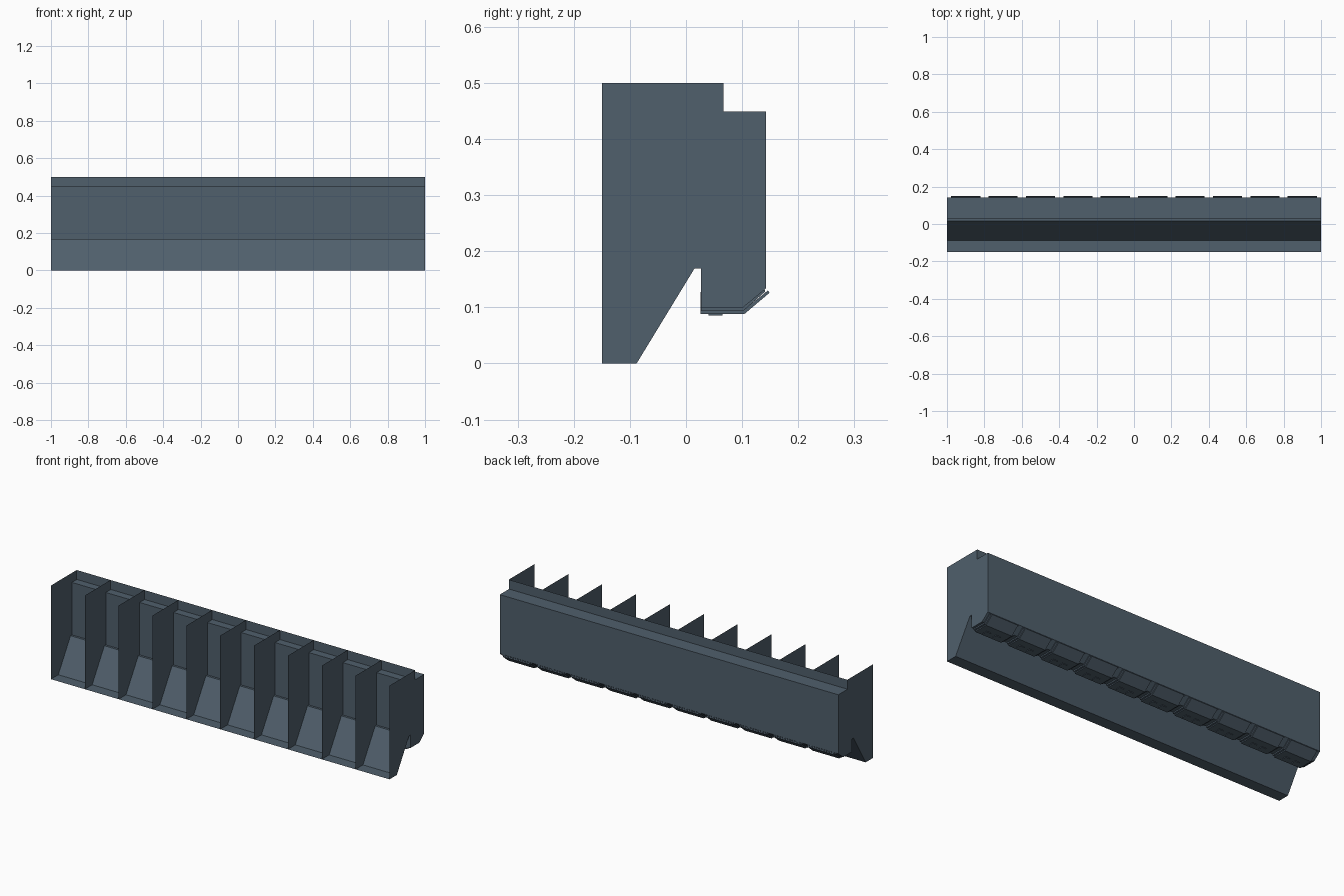
import bpy, bmesh

if "Cube" in bpy.data.objects:
    bpy.data.objects.remove(bpy.data.objects["Cube"])

steel = bpy.data.materials.new("slate_blue_grey")
steel.diffuse_color = (0.08, 0.115, 0.15, 1)
steel.use_nodes = True
steel.node_tree.nodes["Principled BSDF"].inputs["Base Color"].default_value = steel.diffuse_color

COUNT = 10
STEP = 2.0 / COUNT


def finish(name, bm):
    me = bpy.data.meshes.new(name)
    bm.to_mesh(me)
    bm.free()
    me.materials.append(steel)
    ob = bpy.data.objects.new(name, me)
    bpy.context.collection.objects.link(ob)
    return ob


def sheet(bm, pts, x0, x1):
    """Open folded sheet: (y, z) path swept along x."""
    a = [bm.verts.new((x0, y, z)) for y, z in pts]
    b = [bm.verts.new((x1, y, z)) for y, z in pts]
    for i in range(len(pts) - 1):
        bm.faces.new((a[i], b[i], b[i + 1], a[i + 1]))


def prism(bm, pts, x0, x1):
    """Closed (y, z) profile swept along x."""
    a = [bm.verts.new((x0, y, z)) for y, z in pts]
    b = [bm.verts.new((x1, y, z)) for y, z in pts]
    n = len(pts)
    faces = [bm.faces.new(a), bm.faces.new(b[::-1])]
    for i in range(n):
        j = (i + 1) % n
        faces.append(bm.faces.new((a[i], b[i], b[j], a[j])))
    bmesh.ops.recalc_face_normals(bm, faces=faces)


# Floor strip, sloping chute and small ledge
bm = bmesh.new()
sheet(bm, [(-0.15, 0), (-0.088, 0), (0.015, 0.169), (0.027, 0.169)], -1, 1)
finish("sloped_floor", bm)

# Upright rim standing on top of the rear housing
bm = bmesh.new()
sheet(bm, [(0.067, 0.45), (0.067, 0.5)], -1, 1)
finish("top_rim", bm)

# Rear housing with chamfered lower back edge
bm = bmesh.new()
prism(bm, [(0.027, 0.1), (0.102, 0.1), (0.143, 0.134), (0.143, 0.449), (0.027, 0.449)], -1, 1)
finish("rear_housing", bm)

# Thin dividers between the bays
divider = [(-0.15, 0), (-0.15, 0.5), (0.067, 0.5), (0.067, 0.449), (0.027, 0.449),
           (0.027, 0.169), (0.015, 0.169), (-0.088, 0)]
bm = bmesh.new()
for i in range(COUNT + 1):
    x = -1 + STEP * i
    f = bm.faces.new([bm.verts.new((x, y, z)) for y, z in divider])
    f.normal_update()
    if (f.normal.x > 0) != (i > 0):
        f.normal_flip()
finish("dividers", bm)

# Bent guide plates under the housing, one per bay, with small catches
outer = [(0.0255, 0.127), (0.0255, 0.088), (0.104, 0.088), (0.149, 0.126),
         (0.146, 0.130), (0.102, 0.0945), (0.0285, 0.0945), (0.0285, 0.127)]
liner = [(0.027, 0.0935), (0.102, 0.0935), (0.141, 0.128), (0.140, 0.133), (0.102, 0.101), (0.027, 0.101)]
plates, liners, catches = bmesh.new(), bmesh.new(), bmesh.new()
for i in range(COUNT):
    c = -1 + STEP * (i + 0.5)
    prism(plates, outer, c - 0.078, c + 0.078)
    prism(liners, liner, c - 0.088, c + 0.088)
    for s in (-1, 1):
        x = c + s * 0.028
        prism(catches, [(0.04, 0.089), (0.04, 0.085), (0.065, 0.085), (0.065, 0.089)],
              x - 0.013, x + 0.013)
finish("guide_plates", plates)
finish("guide_liners", liners)
finish("catches", catches)
